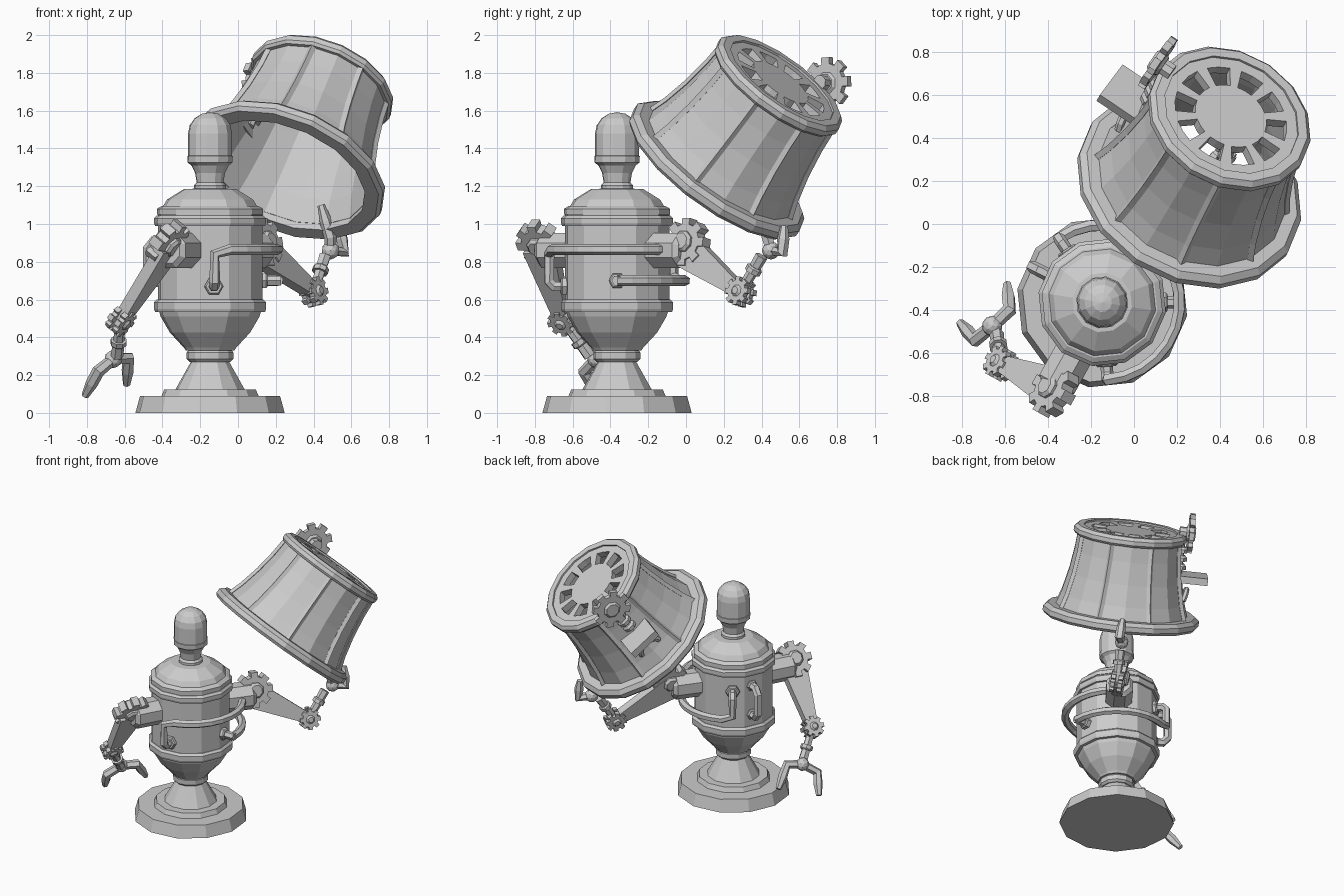
import bpy, bmesh, math
from mathutils import Vector, Matrix

cube = bpy.data.objects.get("Cube")
if cube:
    bpy.data.objects.remove(cube)

grey = bpy.data.materials.new("plain_grey")
grey.use_nodes = True
grey.diffuse_color = (0.6, 0.6, 0.6, 1)
grey.node_tree.nodes["Principled BSDF"].inputs["Base Color"].default_value = grey.diffuse_color

CX, CY, TURN = -0.148, -0.365, 21
BODY = Matrix.Translation((CX, CY, 0))


def frame(origin, axis, side=(0, 0, 1)):
    """Matrix whose z follows axis and whose x leans to side."""
    z = Vector(axis).normalized()
    x = Vector(side)
    x = (x - z * x.dot(z)).normalized()
    m = Matrix((x, z.cross(x), z)).transposed().to_4x4()
    m.translation = origin
    return m


def finish(name, bm, matrix=Matrix()):
    bmesh.ops.recalc_face_normals(bm, faces=bm.faces)
    mesh = bpy.data.meshes.new(name)
    bm.to_mesh(mesh)
    bm.free()
    mesh.materials.append(grey)
    obj = bpy.data.objects.new(name, mesh)
    obj.matrix_world = matrix
    bpy.context.collection.objects.link(obj)
    return obj


def lathe_mesh(profile, sides, closed=False, turn=0):
    bm = bmesh.new()
    pts = profile + profile[:1] if closed else profile
    vs = [bm.verts.new((r, 0, z)) for r, z in pts]
    es = [bm.edges.new(p) for p in zip(vs, vs[1:])]
    bmesh.ops.spin(bm, geom=vs + es, cent=(0, 0, 0), axis=(0, 0, 1),
                   angle=math.tau, steps=sides)
    bmesh.ops.remove_doubles(bm, verts=bm.verts, dist=0.0005)
    bmesh.ops.rotate(bm, verts=bm.verts, matrix=Matrix.Rotation(math.radians(turn), 3, 'Z'))
    return bm


def lathe(name, profile, sides, matrix, closed=False, turn=0):
    return finish(name, lathe_mesh(profile, sides, closed, turn), matrix)


def drum(name, origin, axis, r, length, sides=8, bevel=0.015):
    prof = [(0, 0), (r, 0), (r, length - bevel), (r - bevel, length), (0, length)]
    return lathe(name, prof, sides, frame(origin, axis), turn=180 / sides)


def gear(name, centre, axis, r, thick, teeth=8, side=(0, 0, 1)):
    bm = bmesh.new()
    ring = []
    for k in range(teeth):
        for part, rad in ((-0.3, 0.75), (-0.25, 1), (0.25, 1), (0.3, 0.75)):
            a = (k + part) * math.tau / teeth
            ring.append(bm.verts.new((r * rad * math.cos(a), r * rad * math.sin(a), -thick / 2)))
    face = bm.faces.new(ring)
    top = bmesh.ops.extrude_face_region(bm, geom=[face])["geom"]
    bmesh.ops.translate(bm, vec=(0, 0, thick), verts=[g for g in top if isinstance(g, bmesh.types.BMVert)])
    m = frame(centre, axis, side)
    finish(name, bm, m)
    for s in (-1, 1):
        drum(name + "_hub", centre, m.col[2].xyz * s, r * 0.45, thick * 0.9)


def rod(name, points, radii, matrix=Matrix(), res=1):
    """Faceted tube along a path."""
    cu = bpy.data.curves.new(name, 'CURVE')
    cu.dimensions, cu.bevel_depth, cu.bevel_resolution = '3D', 1, res
    cu.use_fill_caps = True
    sp = cu.splines.new('POLY')
    sp.use_smooth = False
    sp.points.add(len(points) - 1)
    radii = radii if isinstance(radii, (list, tuple)) else [radii] * len(points)
    for p, co, r in zip(sp.points, points, radii):
        p.co, p.radius = (*co, 1), r
    tmp = bpy.data.objects.new(name + "_path", cu)
    bpy.context.collection.objects.link(tmp)
    bm = bmesh.new()
    bm.from_mesh(tmp.to_mesh())
    bpy.data.objects.remove(tmp)
    for f in bm.faces:
        f.smooth = False
    return finish(name, bm, matrix)


def beam(name, a, b, wide, w1, w2, thick):
    """Tapered flat bar from a to b."""
    a, b = Vector(a), Vector(b)
    m = frame(a, b - a, wide)
    bm = bmesh.new()
    for z, w in ((0, w1), ((b - a).length, w2)):
        for x in (-w, w):
            for y in (-thick, thick):
                bm.verts.new((x, y, z))
    bmesh.ops.convex_hull(bm, input=bm.verts)
    bmesh.ops.dissolve_limit(bm, angle_limit=0.01, verts=bm.verts, edges=bm.edges)
    return finish(name, bm, m)


def around(deg, r, z):
    a = math.radians(deg)
    return Vector((CX + r * math.cos(a), CY + r * math.sin(a), z))


def outward(deg):
    return around(deg, 1, 0) - around(deg, 0, 0)


# Stand, body and head
lathe("base", [(0, 0), (0.4, 0), (0.375, 0.09), (0.26, 0.09), (0.245, 0.125), (0.185, 0.125),
               (0.1, 0.275), (0, 0.275)], 12, BODY, turn=TURN)
lathe("waist_ring", [(0, 0.27), (0.11, 0.27), (0.125, 0.285), (0.125, 0.32), (0.11, 0.34), (0, 0.34)],
      12, BODY, turn=TURN)
lathe("body", [(0, 0.33), (0.13, 0.33), (0.14, 0.345), (0.215, 0.425), (0.265, 0.51), (0.28, 0.56),
               (0.28, 1.06), (0.255, 1.09), (0.23, 1.13), (0.14, 1.185), (0, 1.19)], 12, BODY, turn=TURN)
for z, h in ((0.535, 0.065), (0.99, 0.055)):
    lathe("body_band", [(0.26, z), (0.295, z), (0.3, z + 0.015), (0.3, z + h - 0.015),
                        (0.285, z + h), (0.26, z + h)], 12, BODY, True, TURN)
lathe("collar", [(0.27, 1.05), (0.285, 1.05), (0.285, 1.08), (0.26, 1.095), (0.2, 1.095)], 12, BODY, True, TURN)
lathe("neck", [(0, 1.18), (0.085, 1.18), (0.085, 1.205), (0.072, 1.22), (0.08, 1.27), (0.1, 1.31),
               (0.12, 1.325), (0.122, 1.36), (0.11, 1.365), (0, 1.365)], 12, BODY, turn=TURN)
dome = [(0.118 * math.cos(t * math.pi / 8), 1.48 + 0.112 * math.sin(t * math.pi / 8)) for t in range(4)]
lathe("bulb", [(0, 1.35), (0.118, 1.35)] + dome + [(0, 1.592)], 12, BODY, turn=TURN)

# Pipes around the body
def pipe(name, start, stop, z, deg, z_end):
    pts = [around(start + (stop - start) * k / 10, 0.36, z) for k in range(11)]
    up = math.copysign(0.025, z - z_end)
    leg = [around(deg, 0.26, z_end), around(deg, 0.335, z_end),
           around(deg, 0.36, z_end + up), around(deg, 0.36, z - up)]
    rod(name, leg + pts[1:], 0.029)
    drum(name + "_flange", around(deg, 0.26, z_end), outward(deg), 0.05, 0.04, 6, 0.008)

pipe("front_pipe", -86, 48, 0.865, -86, 0.67)
pipe("rear_pipe", 124, 0, 0.70, 124, 0.88)
rod("rear_pipe_inlet", [around(0, 0.26, 0.70), around(0, 0.375, 0.70)], 0.029)
drum("inlet_flange", around(0, 0.26, 0.70), outward(0), 0.045, 0.045, 6, 0.008)
rod("back_handle", [around(153, r, z) for r, z in ((0.26, 0.91), (0.33, 0.91), (0.365, 0.87),
                    (0.365, 0.73), (0.33, 0.69), (0.26, 0.69))], 0.03)
for z in (0.69, 0.91):
    drum("handle_flange", around(153, 0.26, z), outward(153), 0.04, 0.03, 6, 0.008)

# Arms: shoulder, gears, upper arm, forearm and two-fingered hand
def arm(side, deg, elbow, wrist, palm, fingers):
    u = outward(deg)
    elbow, wrist = Vector(elbow), Vector(wrist)
    drum(side + "_shoulder", around(deg, 0.25, 0.86), u, 0.1, 0.21, 8, 0.025)
    start = around(deg, 0.46, 0.86)
    n = u.cross(elbow - start).normalized()
    gear(side + "_shoulder_gear", around(deg, 0.465, 0.9), n, 0.13, 0.07)
    beam(side + "_upper_arm", start, elbow, u, 0.095, 0.035, 0.032)
    for s in (-1, 1):
        gear(side + "_elbow_gear", elbow + n * 0.026 * s, n, 0.076, 0.032)
    mid = elbow.lerp(wrist, 0.55)
    rod(side + "_forearm", [elbow, mid, mid, wrist], [0.026, 0.042, 0.03, 0.034])
    drum(side + "_wrist", mid, wrist - elbow, 0.044, 0.035, 8, 0.008)
    bm = bmesh.new()
    bmesh.ops.create_icosphere(bm, subdivisions=2, radius=0.048)
    finish(side + "_palm", bm, Matrix.Translation(palm))
    for joint, tip in fingers:
        joint, tip = Vector(joint), Vector(tip)
        rod(side + "_finger", [palm, joint, joint.lerp(tip, 0.5), tip], [0.03, 0.034, 0.033, 0.02])

arm("left", 53, (0.4, 0.29, 0.64), (0.46, 0.4, 0.83), (0.49, 0.45, 0.86),
    [((0.49, 0.43, 0.93), (0.44, 0.44, 1.1)), ((0.56, 0.51, 0.85), (0.54, 0.52, 0.99))])
arm("right", 241, (-0.62, -0.65, 0.49), (-0.64, -0.51, 0.3), (-0.66, -0.475, 0.285),
    [((-0.74, -0.54, 0.22), (-0.81, -0.46, 0.09)), ((-0.58, -0.40, 0.29), (-0.59, -0.28, 0.15))])

# Lifted shade, built upright in its own frame
AXIS, OUT = Vector((0.32, 0.56, 0.765)), Vector((-0.8, 0.6, 0))
LAMP = frame((0.245, 0.142, 1.258), AXIS, OUT)
curve = [(0.475, 0.04), (0.432, 0.17), (0.398, 0.32), (0.375, 0.48), (0.365, 0.615)]
inner = [(r - 0.025, z) for r, z in reversed(curve)]
lathe("shade", curve + inner, 16, LAMP, True)
lathe("shade_lower_rim", [(0.452, 0), (0.53, 0), (0.548, 0.02), (0.548, 0.055), (0.52, 0.08), (0.452, 0.08)],
      16, LAMP, True)
lathe("shade_upper_rim", [(0.33, 0.59), (0.385, 0.59), (0.397, 0.605), (0.397, 0.635), (0.375, 0.657),
                          (0.33, 0.657)], 16, LAMP, True)
for k in range(8):
    a = (2 * k + 1) * math.pi / 8
    rod("shade_rib", [(r * math.cos(a), r * math.sin(a), z) for r, z in curve], 0.02, LAMP, 0)

# Vented top plate
bm = lathe_mesh([(0, 0.62), (0.175, 0.62), (0.275, 0.62), (0.345, 0.62)], 30)
vents = []
for f in bm.faces:
    c = f.calc_center_median()
    if 0.18 < c.xy.length < 0.27 and int((math.atan2(c.y, c.x) % math.tau) / math.tau * 30) % 3:
        vents.append(f)
bmesh.ops.delete(bm, geom=vents, context='FACES')
plate = finish("shade_top_plate", bm, LAMP)
solid = plate.modifiers.new("thickness", 'SOLIDIFY')
solid.thickness, solid.offset = 0.05, 0

# Winding mechanism on the back of the shade
e, t, n = (LAMP.col[k].xyz for k in range(3))
at = lambda r, s, w=0: LAMP @ Vector((r, w, s))
gear("winding_gear", at(0.42, 0.67), e, 0.14, 0.035, 8, n)
drum("gear_axle", at(0.34, 0.67), e, 0.04, 0.08)
for s in (0.43, 0.49, 0.55):
    drum("spindle", at(0.365, s - 0.02), n, 0.05, 0.04)
rod("spindle_shaft", [at(0.365, 0.37), at(0.365, 0.61)], 0.025)
beam("winding_paddle", at(0.36, 0.355), at(0.57, 0.355), t, 0.115, 0.115, 0.025)
rod("latch", [at(0.415 + 0.02 * math.sin(k * math.pi / 6), 0.2 + 0.07 * math.sin(k * math.pi / 6),
              0.08 * math.cos(k * math.pi / 6)) for k in range(7)], 0.02)
